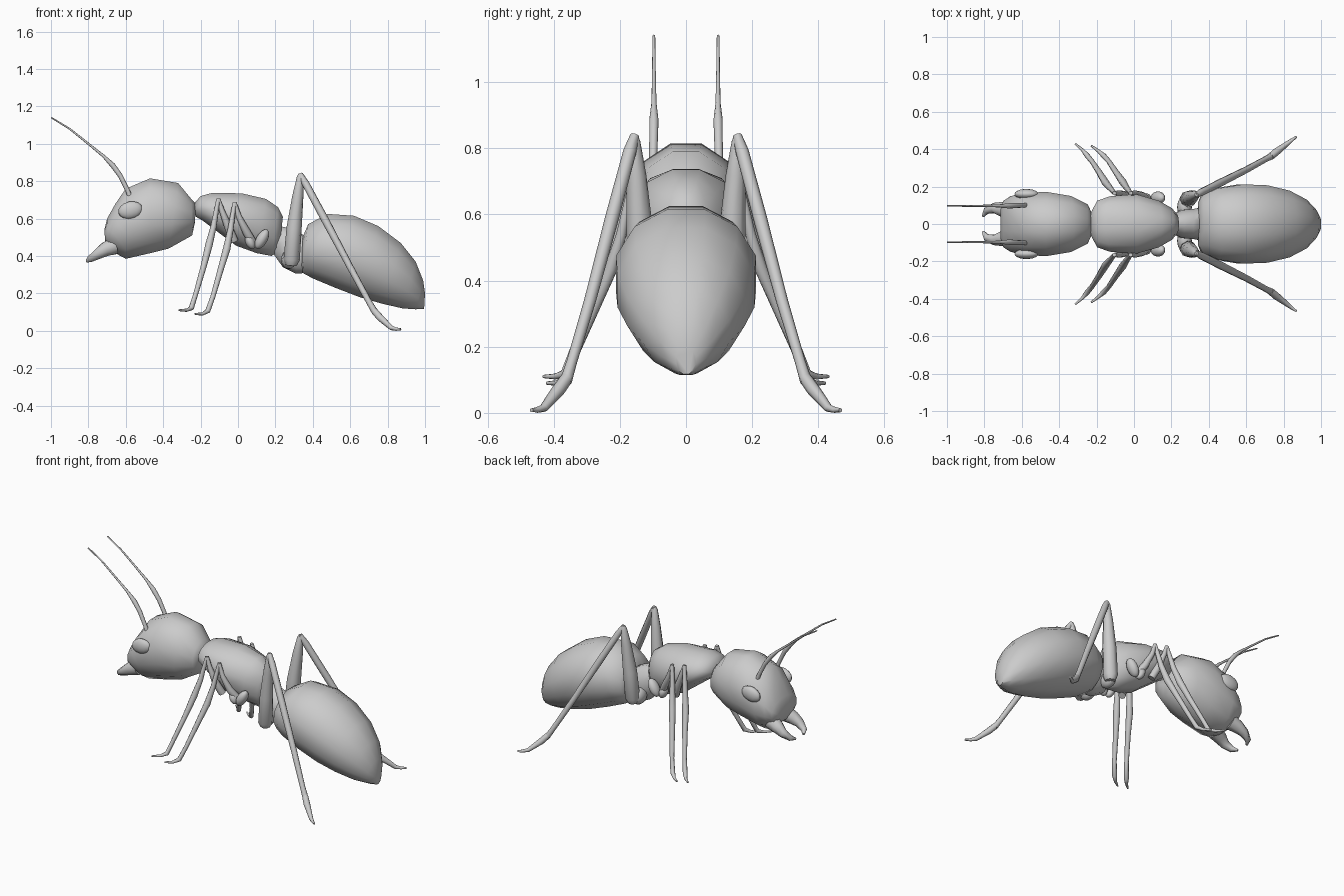
import bpy, math
from mathutils import Vector


def skin(name, rings, angle=60):
    """Join equal-sized rings of points into a closed smooth-shaded mesh."""
    n = len(rings[0])
    verts = [p for r in rings for p in r]
    faces = [(k * n + i, k * n + (i + 1) % n, (k + 1) * n + (i + 1) % n, (k + 1) * n + i)
             for k in range(len(rings) - 1) for i in range(n)]
    faces += [tuple(range(n))[::-1], tuple(range(len(verts) - n, len(verts)))]
    me = bpy.data.meshes.new(name)
    me.from_pydata(verts, [], faces)
    ob = bpy.data.objects.new(name, me)
    bpy.context.collection.objects.link(ob)
    finish(ob, angle)
    return ob


def finish(ob, angle=60):
    bpy.ops.object.select_all(action='DESELECT')
    ob.select_set(True)
    bpy.context.view_layer.objects.active = ob
    bpy.ops.object.mode_set(mode='EDIT')
    bpy.ops.mesh.select_all(action='SELECT')
    bpy.ops.mesh.normals_make_consistent(inside=False)
    bpy.ops.object.mode_set(mode='OBJECT')
    bpy.ops.object.shade_smooth_by_angle(angle=math.radians(angle))


def body(name, sections, n=12):
    """Sections: top x, top z, bottom x, bottom z, half width."""
    flat = math.cos(math.pi / n)
    rings = []
    for xt, zt, xb, zb, w in sections:
        c = Vector(((xt + xb) / 2, 0, (zt + zb) / 2))
        up = Vector(((xt - xb) / 2, 0, (zt - zb) / 2)) / flat
        angs = [math.tau * (i + .5) / n for i in range(n)]
        rings.append([c + up * math.cos(a) + Vector((0, w / flat * math.sin(a), 0)) for a in angs])
    return skin(name, rings)


def limb(name, path, n=8):
    """Tapered tube on both sides; path: x, y, z, radius."""
    for side, s in (("left", 1), ("right", -1)):
        pts = [Vector((x, y * s, z)) for x, y, z, r in path]
        rings = []
        for i, p in enumerate(pts):
            t = (pts[min(i + 1, len(pts) - 1)] - pts[max(i - 1, 0)]).normalized()
            u = t.cross(Vector((0.8, 0.6 * s, 0.02))).normalized()
            if i and u.dot(last) < 0:
                u = -u
            last = u
            v = t.cross(u)
            r = path[i][3]
            rings.append([p + r * (u * math.cos(math.tau * k / n) + v * math.sin(math.tau * k / n))
                          for k in range(n)])
        skin(f"{name}_{side}", rings)


def blob(name, loc, scale, tilt=0):
    """Mirrored ellipsoid."""
    for side, s in (("left", 1), ("right", -1)):
        bpy.ops.mesh.primitive_uv_sphere_add(segments=12, ring_count=8, radius=1,
                                             location=(loc[0], loc[1] * s, loc[2]),
                                             rotation=(0, math.radians(tilt), 0))
        ob = bpy.context.object
        ob.name = f"{name}_{side}"
        ob.scale = scale
        bpy.ops.object.shade_smooth()


# body masses
body("head", [
    (-.225, .68, -.23, .58, .06), (-.25, .705, -.245, .51, .105), (-.32, .79, -.37, .44, .15),
    (-.47, .815, -.47, .415, .172), (-.60, .76, -.60, .385, .165), (-.655, .68, -.665, .42, .148),
    (-.70, .60, -.695, .445, .125), (-.715, .54, -.71, .48, .08)])
body("thorax", [
    (-.235, .68, -.225, .61, .06), (-.20, .72, -.19, .59, .125), (-.14, .737, -.11, .53, .148),
    (.02, .735, -.01, .455, .16), (.15, .705, .10, .415, .125), (.215, .66, .18, .40, .085),
    (.24, .61, .22, .43, .05)])
body("petiole", [
    (.22, .56, .19, .41, .05), (.27, .55, .24, .34, .075),
    (.32, .53, .31, .305, .08), (.37, .50, .37, .31, .09)])
body("abdomen", [
    (.345, .50, .34, .33, .11), (.375, .57, .345, .31, .15), (.48, .625, .40, .28, .19),
    (.62, .615, .52, .23, .212), (.75, .56, .65, .18, .207), (.87, .47, .77, .145, .178),
    (.95, .37, .88, .12, .13), (.99, .27, .95, .115, .075), (1.0, .20, .995, .117, .03)])

# head details
blob("eye", (-.575, .16, .645), (.066, .028, .046), -12)
limb("mandible", [(-.66, .07, .455, .05), (-.71, .08, .435, .04), (-.75, .085, .41, .028),
                  (-.79, .07, .385, .019), (-.808, .04, .372, .007)])
limb("antenna", [(-.575, .10, .71, .014), (-.59, .10, .75, .012), (-.63, .098, .83, .013),
                 (-.67, .097, .885, .014), (-.72, .097, .935, .008), (-.80, .097, 1.0, .006),
                 (-.90, .097, 1.08, .005), (-.998, .097, 1.14, .004)])

# front and middle legs
limb("front_femur", [(-.02, .13, .48, .022), (-.05, .155, .55, .022), (-.085, .165, .64, .015),
                     (-.105, .165, .705, .011)])
limb("front_shin", [(-.105, .165, .705, .011), (-.13, .195, .56, .016), (-.155, .225, .46, .02),
                    (-.185, .275, .34, .016), (-.225, .335, .20, .013), (-.25, .365, .12, .014),
                    (-.275, .395, .11, .009), (-.315, .43, .11, .005)])
limb("middle_femur", [(.08, .12, .47, .022), (.045, .15, .53, .022), (.005, .165, .61, .015),
                      (-.018, .165, .685, .011)])
limb("middle_shin", [(-.018, .165, .685, .011), (-.04, .195, .54, .016), (-.06, .225, .44, .02),
                     (-.095, .275, .32, .016), (-.135, .335, .18, .013), (-.162, .365, .105, .014),
                     (-.19, .39, .09, .009), (-.23, .42, .09, .005)])

# hip joints
blob("hip", (.128, .14, .49), (.03, .035, .058), 30)
blob("small_hip", (.065, .135, .475), (.025, .03, .04), -25)

# hind legs
blob("hind_hip", (.27, .09, .38), (.04, .06, .05))
limb("hind_femur", [(.285, .13, .35, .03), (.287, .132, .38, .044), (.30, .14, .55, .041),
                    (.32, .15, .72, .03), (.333, .157, .82, .019), (.336, .158, .84, .012)])
limb("hind_shin", [(.333, .155, .838, .014), (.36, .17, .79, .02), (.47, .225, .585, .021),
                   (.60, .29, .34, .018), (.70, .345, .155, .016), (.735, .363, .095, .018)])
limb("hind_foot", [(.73, .36, .105, .019), (.76, .385, .07, .02), (.82, .43, .015, .013),
                   (.845, .45, .009, .009), (.87, .467, .008, .006)])
